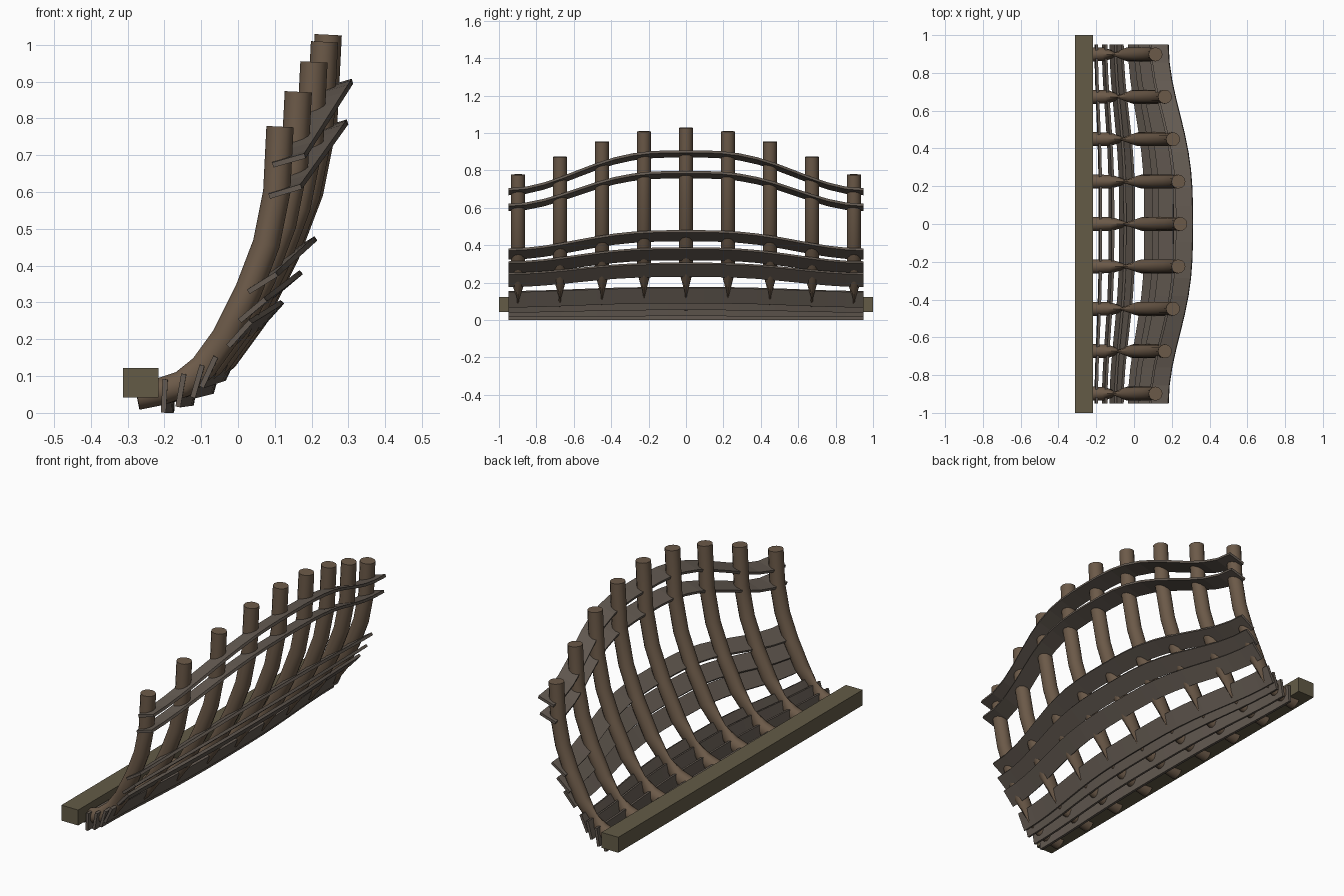
import bpy, bmesh, math
from mathutils import Vector

if "Cube" in bpy.data.objects:
    bpy.data.objects.remove(bpy.data.objects["Cube"])

ORIGIN = Vector((-0.27, 0, 0.045))   # ribs and planks shrink towards the keel


def material(name, rgb):
    m = bpy.data.materials.new(name)
    m.diffuse_color = (*rgb, 1)
    m.use_nodes = True
    m.node_tree.nodes["Principled BSDF"].inputs["Base Color"].default_value = m.diffuse_color
    return m


KEEL = material("keel_wood", (0.125, 0.105, 0.062))
RIB = material("rib_wood", (0.15, 0.102, 0.066))
PLANK = material("plank_wood", (0.125, 0.102, 0.083))


def loft(name, rings, mat, smooth=False):
    """Skin a list of closed rings and cap both ends."""
    bm = bmesh.new()
    vs = [[bm.verts.new(p) for p in r] for r in rings]
    n = len(vs[0])
    for a, b in zip(vs, vs[1:]):
        for i in range(n):
            j = (i + 1) % n
            bm.faces.new((a[i], a[j], b[j], b[i]))
    bm.faces.new(vs[0][::-1])
    bm.faces.new(vs[-1])
    bmesh.ops.recalc_face_normals(bm, faces=bm.faces)
    me = bpy.data.meshes.new(name)
    bm.to_mesh(me)
    bm.free()
    me.materials.append(mat)
    ob = bpy.data.objects.new(name, me)
    bpy.context.collection.objects.link(ob)
    if smooth:
        bpy.ops.object.select_all(action='DESELECT')
        bpy.context.view_layer.objects.active = ob
        ob.select_set(True)
        bpy.ops.object.shade_smooth_by_angle(angle=math.radians(40))
    return ob


def scaled(x, z, s, y):
    p = ORIGIN + (Vector((x, 0, z)) - ORIGIN) * s
    p.y = y
    return p


# Keel beam
def rect(y):
    return [(-0.312, y, 0.042), (-0.216, y, 0.042), (-0.216, y, 0.122), (-0.312, y, 0.122)]


loft("keel", [rect(-1), rect(1)], KEEL)

# Ribs: curved posts, pinched sideways near the bottom (x, z, side width factor)
PATH = [(-0.275, 0.045, 1), (-0.19, 0.062, 1), (-0.11, 0.09, 0.95), (-0.035, 0.15, 0.2),
        (0.045, 0.26, 1), (0.13, 0.43, 1), (0.195, 0.60, 1), (0.233, 0.79, 1), (0.245, 1.027, 1)]
RADIUS, SIDES = 0.037, 12

for k in range(-4, 5):
    y = k * 0.2245
    s = 1 - 0.255 * (math.sin(0.9 * y) / math.sin(0.81)) ** 2
    pts = [scaled(x, z, s, y) for x, z, _ in PATH]
    rings = []
    for i, p in enumerate(pts):
        t = (pts[min(i + 1, len(pts) - 1)] - pts[max(i - 1, 0)]).normalized()
        side = Vector((t.z, 0, -t.x))
        w = PATH[i][2]
        rings.append([p + side * RADIUS * math.cos(a) + Vector((0, RADIUS * w * math.sin(a), 0))
                      for a in (2 * math.pi * j / SIDES for j in range(SIDES))])
    loft(f"rib_{k + 5}", rings, RIB, smooth=True)

# Hull planks: centre x, z at mid-length, and tilt of the section in degrees
PLANKS = [(0.267, 0.888, 16), (0.254, 0.777, 17), (0.173, 0.450, 32), (0.137, 0.353, 40),
          (0.090, 0.268, 48), (-0.020, 0.132, 65), (-0.060, 0.098, 74), (-0.119, 0.066, 80),
          (-0.178, 0.0462, 87)]
WIDTH, THICK, STEPS = 0.091, 0.014, 20

for n, (x, z, deg) in enumerate(PLANKS):
    a = math.radians(deg)
    u = Vector((math.cos(a), 0, math.sin(a))) * WIDTH / 2
    v = Vector((-math.sin(a), 0, math.cos(a))) * THICK / 2
    rings = []
    for i in range(STEPS + 1):
        f = 2 * i / STEPS - 1
        s = 1 - 0.24 * ((1 - math.cos(math.pi * f)) / 2) ** 1.6
        c = scaled(x, z, s, 0.95 * f)
        rings.append([c - u - v, c + u - v, c + u + v, c - u + v])
    loft(f"plank_{n + 1}", rings, PLANK)
